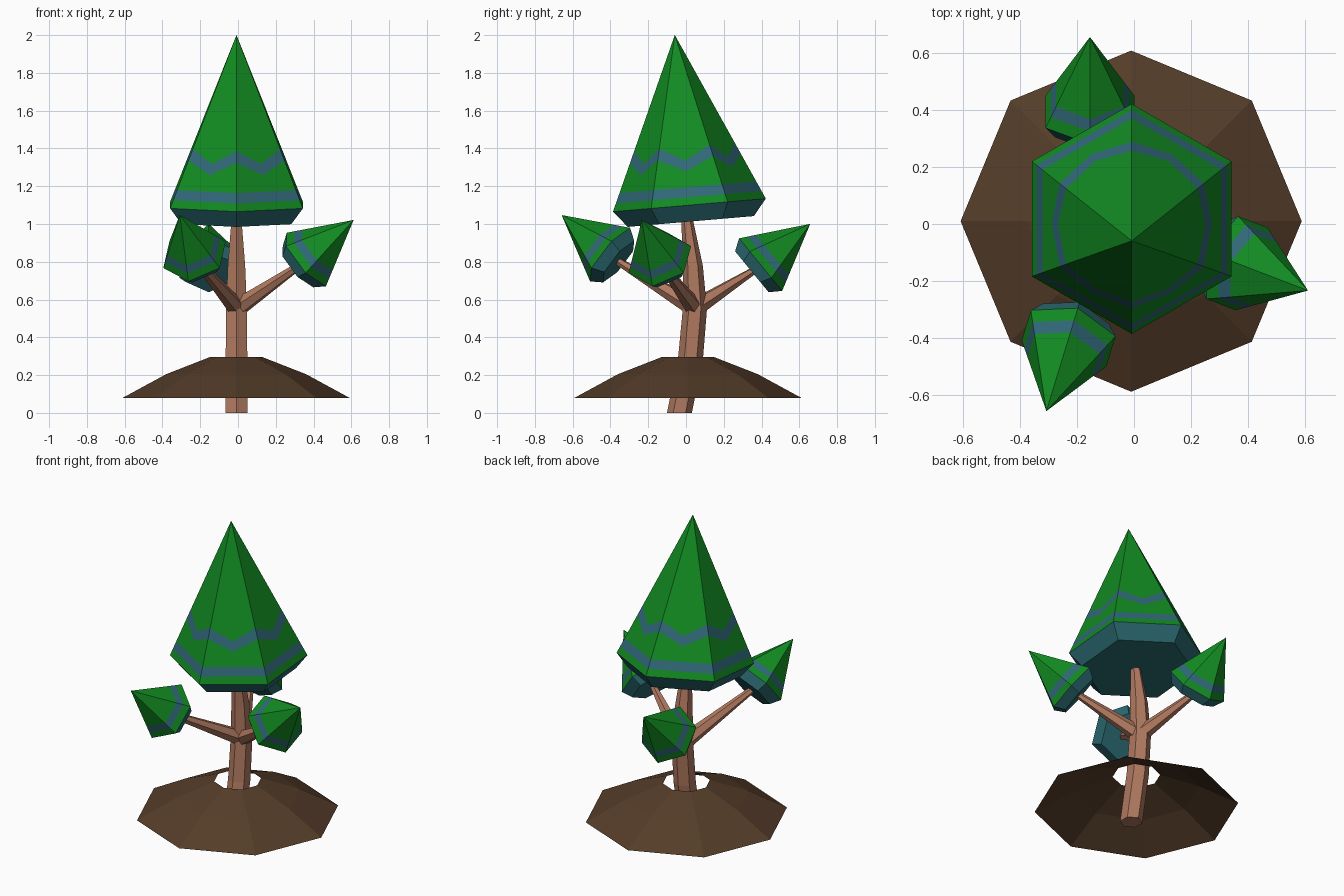
import bpy, bmesh
from math import sin, cos, pi, radians
from mathutils import Matrix, Vector

if "Cube" in bpy.data.objects:
    bpy.data.objects.remove(bpy.data.objects["Cube"])


def material(name, rgb):
    m = bpy.data.materials.new(name)
    m.diffuse_color = (*rgb, 1)
    m.use_nodes = True
    m.node_tree.nodes["Principled BSDF"].inputs["Base Color"].default_value = m.diffuse_color
    return m


GREEN = material("leaf_green", (0.006, 0.26, 0.016))
STRIPE = material("stripe_blue", (0.03, 0.14, 0.19))
TEAL = material("underside_teal", (0.023, 0.14, 0.16))
BARK = material("bark", (0.43, 0.19, 0.115))
SOIL = material("soil", (0.09, 0.046, 0.022))


def loft(name, rings, mats, strip_mats=None, cap_start=True, cap_end=True):
    """Skin a list of point rings; a one-point last ring closes as a tip."""
    bm = bmesh.new()
    vs = [[bm.verts.new(p) for p in ring] for ring in rings]
    n = len(vs[0])
    for i, (a, b) in enumerate(zip(vs, vs[1:])):
        for k in range(n):
            j = (k + 1) % n
            quad = (a[k], a[j], b[0]) if len(b) == 1 else (a[k], a[j], b[j], b[k])
            bm.faces.new(quad).material_index = strip_mats[i] if strip_mats else 0
    if cap_start:
        bm.faces.new(vs[0][::-1]).material_index = len(mats) - 1
    if cap_end and len(vs[-1]) > 1:
        bm.faces.new(vs[-1])
    me = bpy.data.meshes.new(name)
    bm.to_mesh(me)
    bm.free()
    for m in mats:
        me.materials.append(m)
    ob = bpy.data.objects.new(name, me)
    bpy.context.collection.objects.link(ob)
    return ob


def circle(n, r, centre=(0, 0, 0), start=0.0):
    c = Vector(centre)
    return [c + Vector((r * cos(start + 2 * pi * k / n), r * sin(start + 2 * pi * k / n), 0))
            for k in range(n)]


def foliage(name, centre, azimuth, tilt, r, h, r_low, drop, levels):
    """Six-sided cone with painted bands; each level is (corner, mid-face) height."""
    def ring(radius, hc, hm):
        pts = []
        for k in range(12):
            z = hm if k % 2 else hc
            s = radius * (1 - max(z, 0) / h) * (cos(pi / 6) if k % 2 else 1)
            pts.append(Vector((s * cos(k * pi / 6), s * sin(k * pi / 6), z)))
        return pts
    rings = [ring(r_low, -drop, -drop), ring(r, 0, 0)]
    rings += [ring(r, *lv) for lv in levels] + [[Vector((0, 0, h))]]
    strips = [2] + [i % 2 for i in range(len(levels) + 1)]
    ob = loft(name, rings, [GREEN, STRIPE, TEAL], strips)
    m = (Matrix.Translation(centre) @ Matrix.Rotation(radians(azimuth), 4, 'Z')
         @ Matrix.Rotation(radians(tilt), 4, 'Y'))
    ob.data.transform(m)
    return m @ Vector((0, 0, -drop))


# Soil mound: open eight-sided shell with a hole for the trunk
loft("soil_mound", [circle(8, r, (-0.01, 0.01, z)) for r, z in
                    ((0.60, 0.08), (0.37, 0.205), (0.14, 0.295))],
     [SOIL], cap_start=False, cap_end=False)

# Bent trunk: (y, z, radius)
trunk = [(-0.035, 0, 0.066), (0.025, 0.3, 0.066), (0.047, 0.55, 0.064),
         (0.036, 0.78, 0.053), (0.005, 1.03, 0.03)]
loft("trunk", [circle(6, r, (-0.008, y, z), pi / 6) for y, z, r in trunk], [BARK])

# Main crown with a straight band and a zigzag band
foliage("crown", (-0.008, 0.018, 1.10), -90, 4.9, 0.406, 0.904, 0.335, 0.087,
        [(0.042, 0.042), (0.095, 0.095), (0.25, 0.18), (0.31, 0.237)])

# Side foliage, each carried by a tapered branch
sides = [("right", (0.362, -0.138, 0.812), -21, 52),
         ("back", (-0.155, 0.395, 0.785), 90, 50.6),
         ("front", (-0.23, -0.402, 0.838), 253, 52)]
for side, centre, az, tilt in sides:
    tip = foliage("foliage_" + side, centre, az, tilt, 0.18, 0.34, 0.14, 0.06,
                  [(0.04, 0.04), (0.08, 0.08)])
    base = Vector((-0.005, 0.045, 0.555))
    d = tip - base
    rot = d.to_track_quat('Z', 'Y').to_matrix()
    rings = [[rot @ p + c for p in circle(6, r)]
             for c, r in ((base, 0.05), (tip + d * 0.03, 0.02))]
    loft("branch_" + side, rings, [BARK])
